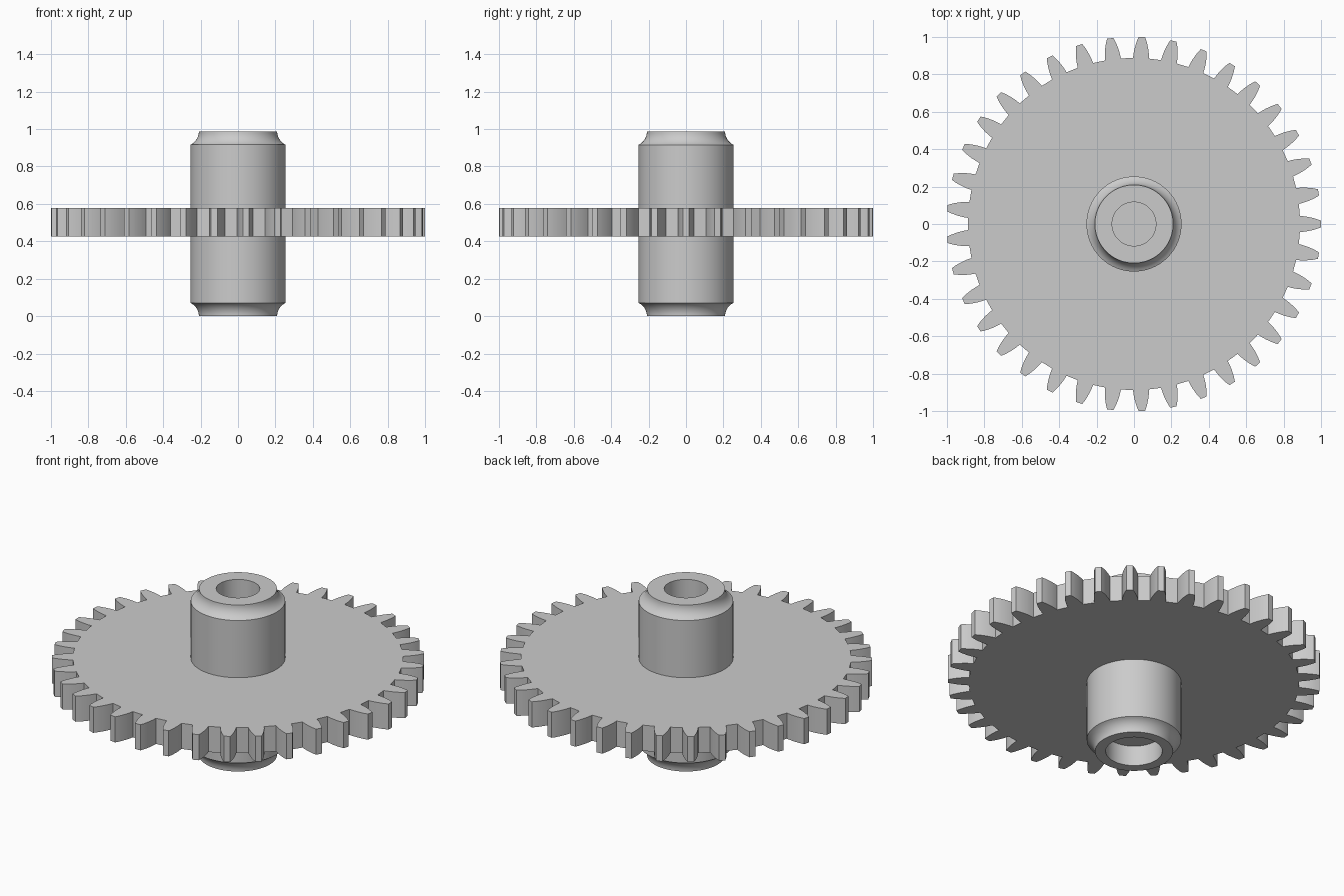
import bpy, bmesh
from math import sin, cos, pi, radians

cube = bpy.data.objects.get("Cube")
if cube:
    bpy.data.objects.remove(cube)

# One plain grey for the whole piece
grey = bpy.data.materials.new("plain grey")
grey.use_nodes = True
colour = (0.6, 0.6, 0.6, 1)
grey.diffuse_color = colour
grey.node_tree.nodes["Principled BSDF"].inputs["Base Color"].default_value = colour


def finish(name, bm, angle):
    bmesh.ops.recalc_face_normals(bm, faces=bm.faces)
    mesh = bpy.data.meshes.new(name)
    bm.to_mesh(mesh)
    bm.free()
    mesh.materials.append(grey)
    obj = bpy.data.objects.new(name, mesh)
    bpy.context.collection.objects.link(obj)
    bpy.ops.object.select_all(action='DESELECT')
    obj.select_set(True)
    bpy.context.view_layer.objects.active = obj
    bpy.ops.object.shade_smooth_by_angle(angle=radians(angle))
    return obj


# Toothed wheel: one tooth outline repeated around, then extruded
TEETH = 37
BOTTOM, TOP = 0.425, 0.577
flank = [(0.887, 0.043), (0.91, 0.041), (0.935, 0.037), (0.96, 0.031),
         (0.98, 0.025), (1.0, 0.017)]
tooth = [(r, -w) for r, w in flank] + [(r, w) for r, w in reversed(flank)]

bm = bmesh.new()
outline = []
for i in range(TEETH):
    a = 2 * pi * i / TEETH
    for r, w in tooth:
        t = a + w / r
        outline.append(bm.verts.new((r * cos(t), r * sin(t), BOTTOM)))
face = bm.faces.new(outline)
extruded = bmesh.ops.extrude_face_region(bm, geom=[face], use_keep_orig=True)
raised = [g for g in extruded["geom"] if isinstance(g, bmesh.types.BMVert)]
bmesh.ops.translate(bm, verts=raised, vec=(0, 0, TOP - BOTTOM))
finish("toothed_wheel", bm, 20)

# Shaft: lathed profile with concave shoulders and a blind bore at each end
HEIGHT, NECK, COVE = 0.987, 0.209, 0.0785
SEGMENTS, STEPS = 96, 8
cove = []
for i in range(STEPS + 1):
    t = radians(64.7) * i / STEPS
    cove.append((NECK + COVE * (1 - cos(t)), COVE * sin(t)))

profile = [(0, 0.12), (0.152, 0.12), (0.152, 0)]
profile += cove
profile += [(r, HEIGHT - z) for r, z in reversed(cove)]
profile += [(0.117, HEIGHT), (0.117, 0.62), (0, 0.62)]

bm = bmesh.new()
points = [bm.verts.new((r, 0, z)) for r, z in profile]
edges = [bm.edges.new(pair) for pair in zip(points, points[1:])]
bmesh.ops.spin(bm, geom=points + edges, cent=(0, 0, 0), axis=(0, 0, 1),
               angle=2 * pi, steps=SEGMENTS, use_duplicate=False)
bmesh.ops.remove_doubles(bm, verts=bm.verts, dist=0.0005)
finish("shaft", bm, 25)
